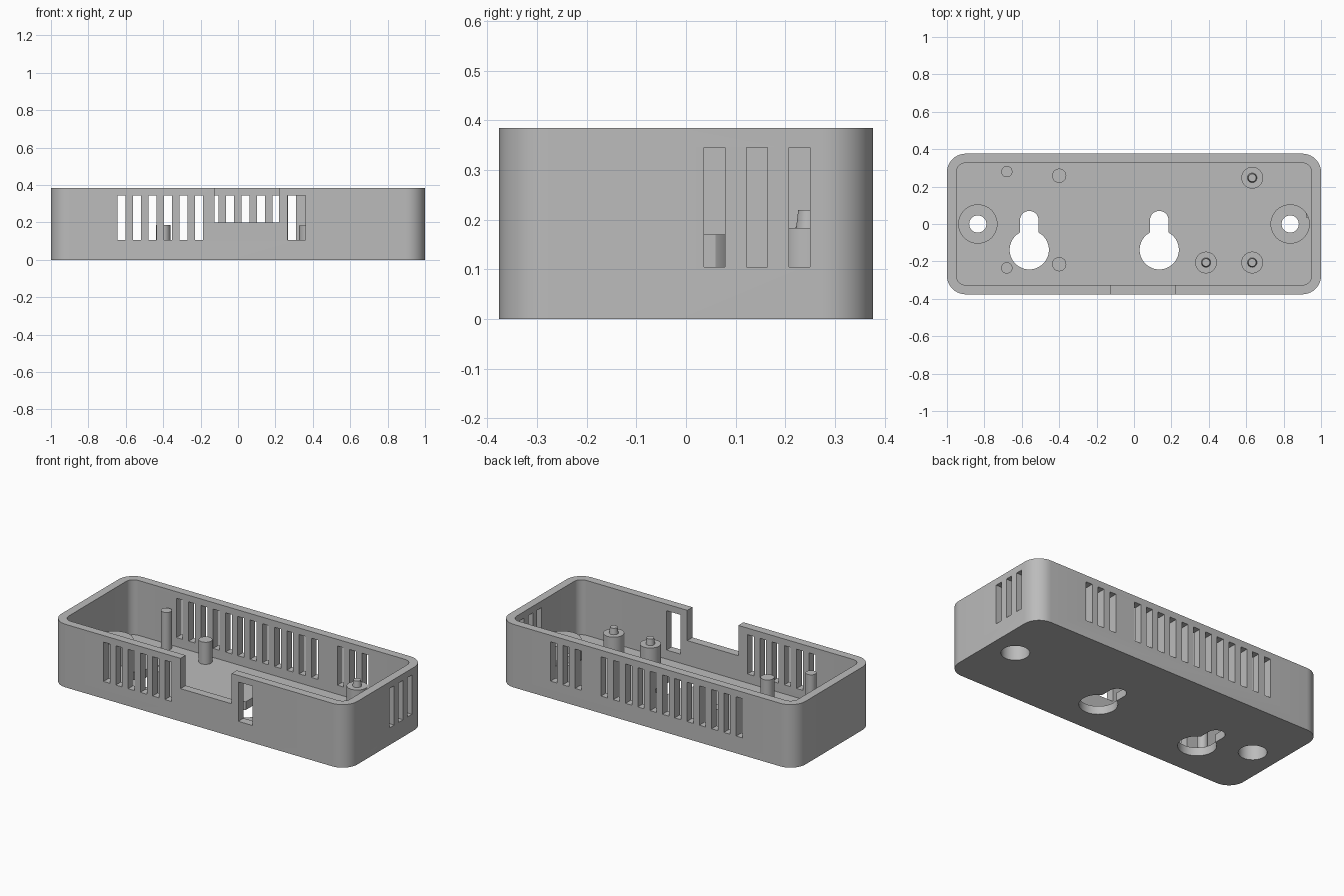
import bpy
import bmesh
from math import sin, cos, asin, pi

if "Cube" in bpy.data.objects:
    bpy.data.objects.remove(bpy.data.objects["Cube"])

# Overall sizes
HALF_X, HALF_Y, HEIGHT = 1.0, 0.376, 0.385
WALL, FLOOR = 0.05, 0.05
SLOT_LOW, SLOT_HIGH, SLOT_W, PITCH = 0.105, 0.345, 0.043, 0.083

grey = bpy.data.materials.new("plain grey")
grey.use_nodes = True
grey.diffuse_color = (0.5, 0.5, 0.5, 1)
grey.node_tree.nodes["Principled BSDF"].inputs["Base Color"].default_value = (0.5, 0.5, 0.5, 1)


# Profile helpers: each returns a counter-clockwise outline
def arc(cx, cy, r, start, end, steps):
    return [(cx + r * cos(start + (end - start) * i / steps),
             cy + r * sin(start + (end - start) * i / steps)) for i in range(steps + 1)]


def circle(cx, cy, r, steps=48):
    return arc(cx, cy, r, 0, 2 * pi, steps)[:-1]


def rectangle(x0, x1, y0, y1):
    return [(x0, y0), (x1, y0), (x1, y1), (x0, y1)]


def rounded_rectangle(hx, hy, r):
    points = []
    for i, (sx, sy) in enumerate([(1, 1), (-1, 1), (-1, -1), (1, -1)]):
        points += arc(sx * (hx - r), sy * (hy - r), r, i * pi / 2, (i + 1) * pi / 2, 10)
    return points


def keyhole(cx, cy, r, neck, rise):
    a = asin(neck / r)
    return (arc(cx, cy, r, pi / 2 + a, 2.5 * pi - a, 40)
            + arc(cx, cy + rise, neck, 0, pi, 16))


def solid(name, prisms):
    """One object made of upright prisms (outline, bottom, top, optional top outline)."""
    bm = bmesh.new()
    for outline, z0, z1, *rest in prisms:
        top_outline = rest[0] if rest else outline
        low = [bm.verts.new((x, y, z0)) for x, y in outline]
        high = [bm.verts.new((x, y, z1)) for x, y in top_outline]
        bm.faces.new(low[::-1])
        bm.faces.new(high)
        n = len(low)
        for i in range(n):
            j = (i + 1) % n
            bm.faces.new((low[i], low[j], high[j], high[i]))
    mesh = bpy.data.meshes.new(name)
    bm.to_mesh(mesh)
    bm.free()
    mesh.materials.append(grey)
    obj = bpy.data.objects.new(name, mesh)
    bpy.context.collection.objects.link(obj)
    return obj


def combine(target, tool, operation="DIFFERENCE"):
    mod = target.modifiers.new(operation, "BOOLEAN")
    mod.operation = operation
    mod.solver = "EXACT"
    mod.object = tool
    bpy.context.view_layer.objects.active = target
    bpy.ops.object.modifier_apply(modifier=mod.name)
    bpy.data.objects.remove(tool)


# Tray with rounded corners
tray = solid("tray", [(rounded_rectangle(HALF_X, HALF_Y, 0.1), 0, HEIGHT)])
combine(tray, solid("cavity", [(rounded_rectangle(HALF_X - WALL, HALF_Y - WALL, 0.05),
                                FLOOR, HEIGHT + 0.1)]))

# Mounting bosses at both ends, bored from below
ENDS = (-0.835, 0.835)
combine(tray, solid("bosses", [(circle(x, 0, 0.105), 0.02, 0.17) for x in ENDS]), "UNION")
combine(tray, solid("bores", [(circle(x, 0, 0.078), -0.1, 0.12) for x in ENDS]))

# Screw holes and hanging keyholes
holes = [(circle(x, 0, 0.046), 0.05, 0.25) for x in ENDS]
holes += [(keyhole(x, -0.138, 0.105, 0.05, 0.158), -0.1, 0.1) for x in (-0.56, 0.135)]
combine(tray, solid("holes", holes))

# Vent slots in the front, back and left walls, plus front openings
front, back = (-HALF_Y - 0.05, -0.31), (0.31, HALF_Y + 0.05)
slots = []
for i in range(12):
    x = -0.645 + i * PITCH
    slots.append((rectangle(x, x + SLOT_W, *back), SLOT_LOW, SLOT_HIGH))
    if i < 6:
        slots.append((rectangle(x, x + SLOT_W, *front), SLOT_LOW, SLOT_HIGH))
for i in range(3):
    x = 0.443 + i * PITCH
    slots.append((rectangle(x, x + SLOT_W, *back), SLOT_LOW, SLOT_HIGH))
    y = 0.036 + i * 0.0855
    slots.append((rectangle(0.921, HALF_X + 0.05, y, y + SLOT_W), SLOT_LOW, SLOT_HIGH))
slots.append((rectangle(0.265, 0.36, *front), SLOT_LOW, SLOT_HIGH))
slots.append((rectangle(-0.125, 0.22, *front), 0.2, HEIGHT + 0.1))
combine(tray, solid("slots", slots))

# Support posts on the floor
parts = [tray]
for name, x, y, r, top in (("tall_post_back", -0.68, 0.28, 0.03, 0.28),
                           ("tall_post_front", -0.68, -0.235, 0.03, 0.28),
                           ("short_post_back", -0.4, 0.258, 0.038, 0.185),
                           ("short_post_front", -0.4, -0.215, 0.038, 0.185)):
    parts.append(solid(name, [(circle(x, y, r, 32), 0.03, top)]))

# Standoffs with tapered locating pins
for name, x, y in (("standoff_back", 0.632, 0.247), ("standoff_front", 0.632, -0.206),
                   ("standoff_middle", 0.385, -0.206)):
    parts.append(solid(name, [(circle(x, y, 0.058), 0.03, 0.183),
                              (circle(x, y, 0.027, 32), 0.17, 0.22, circle(x, y, 0.021, 32))]))

# Smooth the rounded walls, keep edges crisp
bpy.ops.object.select_all(action="DESELECT")
for part in parts:
    part.select_set(True)
bpy.context.view_layer.objects.active = tray
bpy.ops.object.shade_smooth_by_angle()
